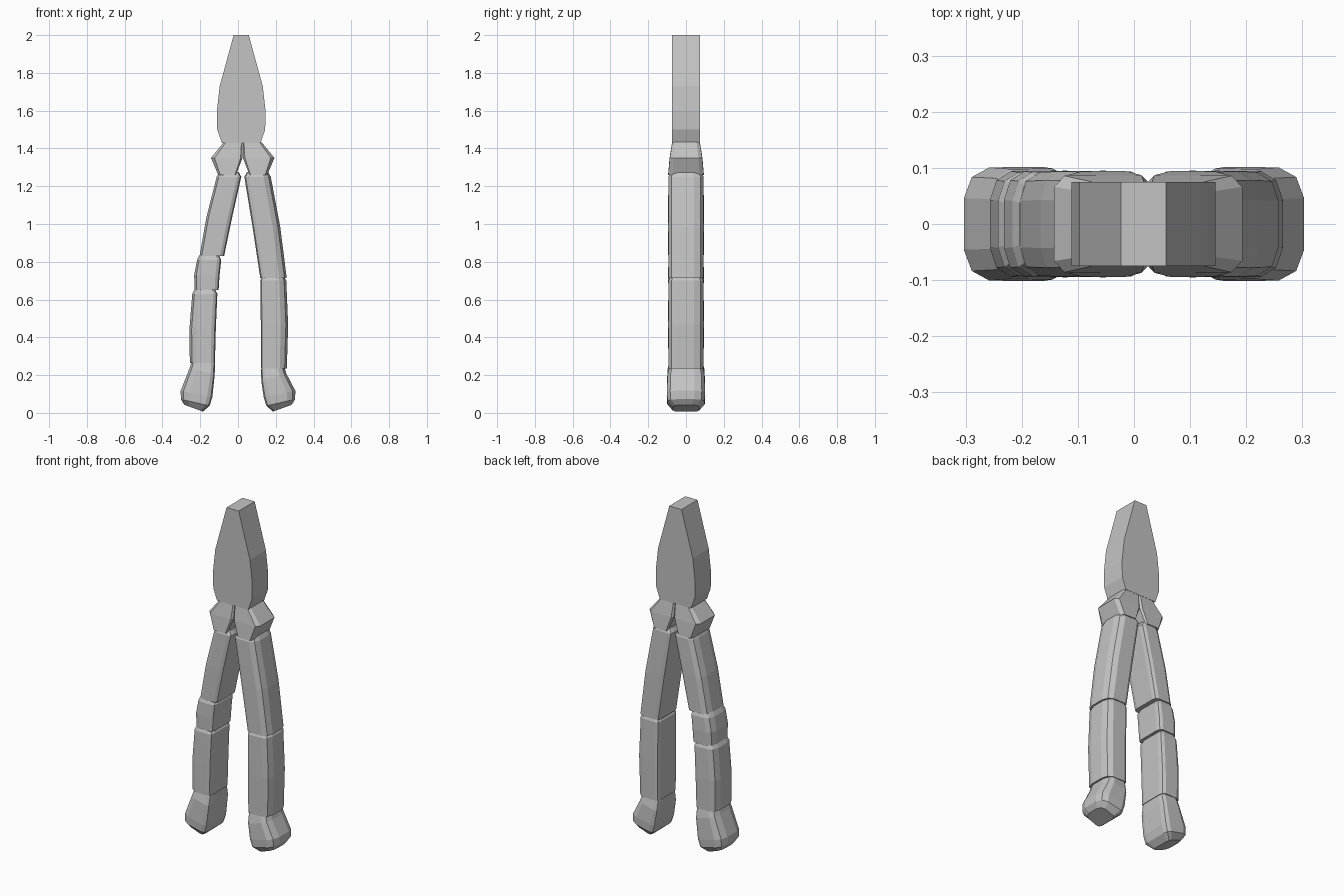
import bpy
import bmesh
from math import cos, sin, tau, copysign

cube = bpy.data.objects.get("Cube")
if cube:
    bpy.data.objects.remove(cube, do_unlink=True)

# Single plain metal colour
steel = bpy.data.materials.new("light_grey_metal")
steel.use_nodes = True
grey = (.55, .55, .55, 1)
steel.diffuse_color = grey
steel.node_tree.nodes["Principled BSDF"].inputs["Base Color"].default_value = grey

LEFT, RIGHT = 1, -1
SIDE_NAMES = {LEFT: "left", RIGHT: "right"}
GRIP_DEPTH = .096


def rounded_section(sides, roundness):
    """Unit outline: a rounded box whose inner side is flatter than its outer side."""
    points = []
    for step in range(sides):
        angle = tau * (step + .5) / sides
        across, along = cos(angle), sin(angle)
        power = roundness if across > 0 else roundness / 2
        points.append((copysign(abs(across) ** power, across),
                       copysign(abs(along) ** power, along)))
    return points


BOX = rounded_section(4, 0)
FACETED = rounded_section(8, .3)
ROUNDED = rounded_section(12, .6)


def loft(name, rings, section, side=LEFT, axis=0, tilt=0):
    """Skin rings of (centre x, z, width, half depth), mirrored about the axis."""
    bm = bmesh.new()
    loops = []
    for centre, z, width, depth in rings:
        loops.append([bm.verts.new((axis + side * (centre + across * width / 2),
                                    along * depth,
                                    z + across * tilt))
                      for across, along in section])
    for upper, lower in zip(loops, loops[1:]):
        for i in range(len(section)):
            bm.faces.new((upper[i - 1], upper[i], lower[i], lower[i - 1]))
    bm.faces.new(loops[0])
    bm.faces.new(loops[-1])
    bmesh.ops.recalc_face_normals(bm, faces=bm.faces)
    mesh = bpy.data.meshes.new(name)
    bm.to_mesh(mesh)
    bm.free()
    mesh.materials.append(steel)
    bpy.context.collection.objects.link(bpy.data.objects.new(name, mesh))


def grip(part, side, top, bottom, width):
    """A gently bulging handle length whose pinched top tucks into the part above."""
    (top_x, top_z), (bottom_x, bottom_z) = top, bottom
    middle_x = (top_x + bottom_x) / 2 + .005
    middle_z = (top_z + bottom_z) / 2
    rings = [(top_x, top_z + .025, width * .8, GRIP_DEPTH * .88),
             (top_x, top_z, width, GRIP_DEPTH * .98),
             (middle_x, middle_z, width * 1.05, GRIP_DEPTH),
             (bottom_x, bottom_z, width, GRIP_DEPTH * .98)]
    loft(SIDE_NAMES[side] + "_" + part, rings, ROUNDED, side)


def knuckle(side):
    """Faceted pivot shoulder, mirrored about the line where the halves meet."""
    rings = [(.05, 1.435, .1, .074), (.085, 1.35, .17, .088), (.083, 1.26, .096, .096)]
    loft(SIDE_NAMES[side] + "_knuckle", rings, FACETED, side, axis=.025)


def foot(side, top_z):
    """Flared handle end, turned outwards with a slanted sole."""
    rings = [(.18, top_z + .02, .116, GRIP_DEPTH * .9),
             (.19, top_z - .04, .135, .1),
             (.22, .1, .17, .103),
             (.227, .055, .155, .1),
             (.235, .025, .1, .07)]
    loft(SIDE_NAMES[side] + "_foot", rings, ROUNDED, side, tilt=.018)


# Tapered jaws
jaw_outline = [(2, .08), (1.73, .228), (1.6, .257), (1.5, .254), (1.43, .205)]
loft("jaws", [(0, z, width, .075) for z, width in jaw_outline], BOX, axis=.017)

# Pivot shoulders and flared feet
for side, foot_top in ((LEFT, .23), (RIGHT, .26)):
    knuckle(side)
    foot(side, foot_top)

# Left handle has two lengths
grip("upper_grip", LEFT, top=(.104, 1.25), bottom=(.188, .715), width=.142)
grip("lower_grip", LEFT, top=(.187, .7), bottom=(.19, .235), width=.14)

# Right handle has an extra short length in the middle
grip("upper_grip", RIGHT, top=(.048, 1.25), bottom=(.139, .83), width=.132)
grip("middle_grip", RIGHT, top=(.153, .81), bottom=(.167, .65), width=.13)
grip("lower_grip", RIGHT, top=(.176, .63), bottom=(.189, .265), width=.135)
